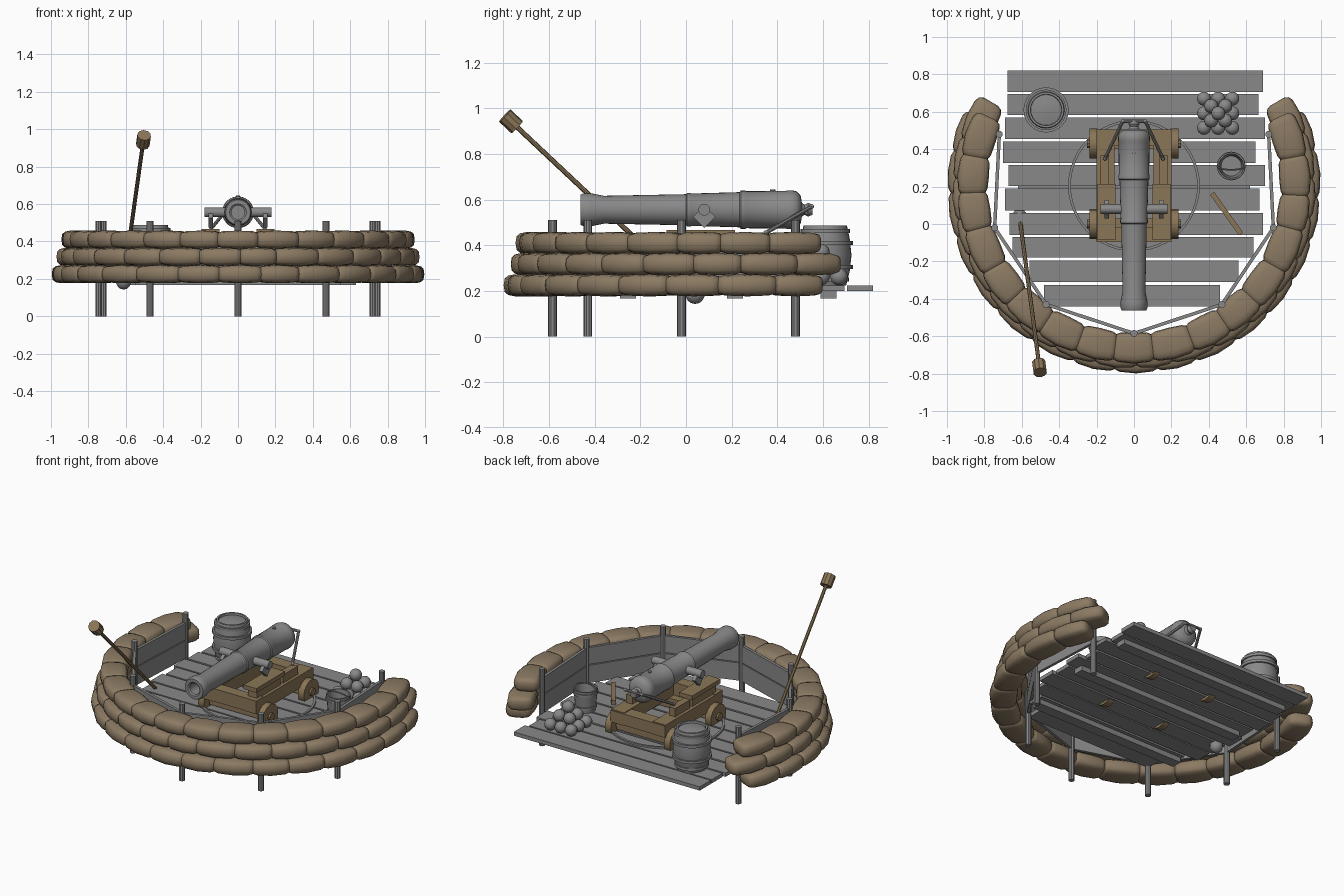
import bpy, bmesh, math, random
from mathutils import Vector, Matrix

if "Cube" in bpy.data.objects:
    bpy.data.objects.remove(bpy.data.objects["Cube"])

random.seed(4)


def mat(name, rgb):
    m = bpy.data.materials.new(name)
    m.diffuse_color = (*rgb, 1)
    m.use_nodes = True
    m.node_tree.nodes["Principled BSDF"].inputs["Base Color"].default_value = m.diffuse_color
    return m


GREY = mat("grey", (0.25, 0.25, 0.25))
SACK = mat("sack_brown", (0.26, 0.195, 0.125))
WOOD = mat("wood_brown", (0.255, 0.18, 0.095))


def finish(name, bm, m, angle=35):
    bmesh.ops.recalc_face_normals(bm, faces=bm.faces[:])
    me = bpy.data.meshes.new(name)
    bm.to_mesh(me)
    bm.free()
    me.materials.append(m)
    me.shade_smooth()
    me.set_sharp_from_angle(angle=math.radians(angle))
    ob = bpy.data.objects.new(name, me)
    bpy.context.collection.objects.link(ob)
    return ob


def box(bm, lo, hi, rot=Matrix()):
    lo, hi = Vector(lo), Vector(hi)
    mx = Matrix.Translation((lo + hi) / 2) @ rot @ Matrix.Diagonal((*(hi - lo), 1))
    bmesh.ops.create_cube(bm, size=1, matrix=mx)


def rod(bm, a, b, r, n=10, r2=None):
    a, b = Vector(a), Vector(b)
    q = (b - a).to_track_quat('Z', 'Y').to_matrix().to_4x4()
    bmesh.ops.create_cone(bm, cap_ends=True, segments=n, radius1=r, radius2=r2 or r,
                          depth=(b - a).length, matrix=Matrix.Translation((a + b) / 2) @ q)


def ball(bm, c, r, u=14, v=9):
    bmesh.ops.create_uvsphere(bm, u_segments=u, v_segments=v, radius=r,
                              matrix=Matrix.Translation(c))


def lathe(bm, profile, n, mx, closed=False):
    """Spin (radius, height) points round local z."""
    rings = [[bm.verts.new(mx @ Vector((r * math.cos(2 * math.pi * i / n),
                                        r * math.sin(2 * math.pi * i / n), h)))
              for i in range(n)] for r, h in profile]
    pairs = list(zip(rings, rings[1:])) + ([(rings[-1], rings[0])] if closed else [])
    for a, b in pairs:
        for i in range(n):
            j = (i + 1) % n
            bm.faces.new((a[i], a[j], b[j], b[i]))
    if not closed:
        bm.faces.new(rings[0])
        bm.faces.new(rings[-1])


# deck planks, with slightly uneven ends
planks = [(.705, .82, -.675, .69), (.583, .695, -.675, .665), (.455, .57, -.69, .70),
          (.327, .44, -.70, .65), (.203, .315, -.67, .70), (.073, .19, -.69, .67),
          (-.06, .06, -.665, .69), (-.18, -.07, -.65, .64), (-.31, -.195, -.56, .56),
          (-.44, -.325, -.48, .46)]
bm = bmesh.new()
for y0, y1, x0, x1 in planks:
    box(bm, (x0, y0, .2), (x1, y1, .225))
finish("deck_planks", bm, GREY)

# beams under the deck
bm = bmesh.new()
for y0, hw in ((.59, .63), (.18, .62), (-.29, .55)):
    box(bm, (-hw, y0, .167), (hw, y0 + .07, .2))
finish("deck_beams", bm, GREY)

# posts and the boarded wall between them
half = [(.72, .48), (.745, -.02), (.47, -.43), (0, -.585)]
posts = half + [(-x, y) for x, y in half[-2::-1]]
bm = bmesh.new()
for x, y in posts:
    rod(bm, (x, y, 0), (x, y, .51), .019, 10)
finish("wall_posts", bm, GREY)
bm = bmesh.new()
for (xa, ya), (xb, yb) in zip(posts, posts[1:]):
    d = Vector((xb - xa, yb - ya, 0))
    rot = Matrix.Rotation(math.atan2(d.y, d.x), 4, 'Z')
    c = Vector(((xa + xb) / 2, (ya + yb) / 2, 0))
    for z0, z1 in ((.215, .332), (.338, .45)):
        s = Vector((d.length / 2, .009, 0))
        box(bm, c - s + Vector((0, 0, z0)), c + s + Vector((0, 0, z1)), rot)
finish("wall_boards", bm, GREY)

# three curved courses of sandbags
SECT = [(math.copysign(abs(math.cos(t)) ** .55, math.cos(t)),
         math.copysign(abs(math.sin(t)) ** .6, math.sin(t)))
        for t in (2 * math.pi * i / 14 for i in range(14))]
STEPS = [(0, .5), (.05, .8), (.15, .93), (.5, 1), (.85, .93), (.95, .8), (1, .5)]


def sandbag(bm, a0, a1, radius, z, hw, hh):
    rings = []
    for t, s in STEPS:
        a = a0 + (a1 - a0) * t
        ring = []
        for u, v in SECT:
            r = radius + u * hw * s
            ring.append(bm.verts.new((r * math.cos(a), .2 + r * math.sin(a), z + v * hh * s)))
        rings.append(ring)
    n = len(SECT)
    for p, q in zip(rings, rings[1:]):
        for i in range(n):
            bm.faces.new((p[i], p[(i + 1) % n], q[(i + 1) % n], q[i]))
    bm.faces.new(rings[0])
    bm.faces.new(rings[-1])


for k, (radius, z, end, n) in enumerate(((.914, .225, 24, 17), (.888, .318, 30, 18),
                                         (.862, .41, 25, 17))):
    bm = bmesh.new()
    a0, a1 = math.radians(180 - end), math.radians(360 + end)
    cuts = [a0 + (a1 - a0) * i / n + (random.uniform(-.02, .02) if 0 < i < n else 0)
            for i in range(n + 1)]
    for p, q in zip(cuts, cuts[1:]):
        sandbag(bm, p - .012, q + .012, radius, z, .085, .049)
    finish(f"sandbag_course_{k + 1}", bm, SACK, 50)

# gun barrel, spun about the y axis, with a hollow muzzle
ALONG_Y = Matrix.Translation((0, 0, .556)) @ Matrix.Rotation(-math.pi / 2, 4, 'X')
bm = bmesh.new()
lathe(bm, [(.036, -.25), (.036, -.455), (.045, -.462), (.066, -.462), (.072, -.45),
           (.072, -.415), (.061, -.36), (.068, 0), (.074, .005), (.074, .02), (.071, .025),
           (.077, .235), (.084, .24), (.084, .26), (.081, .265), (.083, .44), (.085, .445),
           (.085, .465), (.08, .485), (.062, .502), (.03, .508), (.022, .52), (.03, .535),
           (.022, .555)], 28, ALONG_Y)
rod(bm, (0, .38, .62), (0, .38, .645), .012)
finish("gun_barrel", bm, GREY)

# trunnions with diamond brackets
bm = bmesh.new()
rod(bm, (-.18, .08, .556), (.18, .08, .556), .026, 12)
for s in (-1, 1):
    box(bm, (s * .145 - .012, .045, .49), (s * .145 + .012, .115, .56),
        Matrix.Rotation(math.pi / 4, 4, 'X'))
finish("trunnions", bm, GREY)

# bent handle behind the breech
bm = bmesh.new()
path = [(-.155, .35, .455), (-.06, .55, .57), (.06, .55, .57), (.155, .35, .455)]
for a, b in zip(path, path[1:]):
    rod(bm, a, b, .009, 8)
for p in path:
    ball(bm, p, .011, 8, 6)
finish("breech_handle", bm, GREY)

# wooden carriage: side rails, cross beams and raised cheeks
bm = bmesh.new()
for s in (-1, 1):
    def side(x0, x1, y0, y1, z0, z1):
        box(bm, (min(s * x0, s * x1), y0, z0), (max(s * x0, s * x1), y1, z1))
    side(.105, .2, -.09, .5, .30, .385)
    side(.10, .195, -.085, .215, .44, .468)
    side(.115, .18, -.06, .19, .385, .44)
    side(.135, .18, .215, .37, .385, .44)
box(bm, (-.2, -.095, .305), (.2, -.02, .39))
box(bm, (-.2, .42, .305), (.2, .505, .38))
finish("carriage", bm, WOOD)

# axles, wheels and hubs
bm = bmesh.new()
for y in (0, .43):
    box(bm, (-.19, y - .03, .24), (.19, y + .03, .305))
    for s in (-1, 1):
        rod(bm, (s * .195, y, .262), (s * .238, y, .262), .08, 16)
        rod(bm, (s * .19, y, .262), (s * .252, y, .262), .025, 10)
finish("carriage_wheels", bm, WOOD)

# ring rail lying on the deck around the carriage
bm = bmesh.new()
lathe(bm, [(.338, .222), (.352, .222), (.352, .236), (.338, .236)], 48,
      Matrix.Translation((0, .205, 0)), closed=True)
finish("deck_ring", bm, GREY)

# keg with hoops and a recessed lid
bm = bmesh.new()
lathe(bm, [(.092, .225), (.108, .29), (.115, .357), (.108, .425), (.095, .488), (.084, .488),
           (.082, .475), (.04, .482), (.01, .484)], 24, Matrix.Translation((-.47, .61, 0)))
for r, z in ((.1, .25), (.116, .305), (.116, .41), (.104, .462)):
    lathe(bm, [(r - .012, z - .009), (r + .005, z - .009), (r + .005, z + .009),
               (r - .012, z + .009)], 24, Matrix.Translation((-.47, .61, 0)), closed=True)
finish("keg", bm, GREY)

# open bucket with bands and a handle folded across the top
bm = bmesh.new()
mx = Matrix.Translation((.52, .31, 0))
lathe(bm, [(.06, .225), (.074, .37), (.066, .37), (.054, .24)], 20, mx)
for r, z in ((.064, .255), (.072, .345)):
    lathe(bm, [(r - .004, z - .008), (r + .005, z - .008), (r + .005, z + .008),
               (r - .004, z + .008)], 20, mx, closed=True)
arc = [(.52 + .074 * math.cos(t), .31 - .02 * math.sin(t), .365 + .025 * math.sin(t))
       for t in (math.pi * i / 8 for i in range(9))]
for a, b in zip(arc, arc[1:]):
    rod(bm, a, b, .005, 6)
finish("bucket", bm, GREY)

# pyramid of round shot
bm = bmesh.new()
for layer, n in enumerate((3, 2, 1)):
    for i in range(n):
        for j in range(n):
            ball(bm, (.45 + (i - (n - 1) / 2) * .076, .592 + (j - (n - 1) / 2) * .078,
                      .263 + layer * .053), .038)
finish("round_shot", bm, GREY)

# rammer leaning over the wall
foot, tip = Vector((-.612, .04, .185)), Vector((-.503, -.785, .96))
d = (tip - foot).normalized()
bm = bmesh.new()
rod(bm, foot, tip, .011, 8)
rod(bm, tip - d * .062, tip + d * .012, .037, 10)
finish("rammer", bm, WOOD)
bm = bmesh.new()
ball(bm, foot, .042, 10, 7)
finish("rammer_ball", bm, GREY)

# loose wooden stake on the deck
bm = bmesh.new()
c = Vector((.495, .055, .24))
h = Vector((.133, .0135, .0135))
box(bm, c - h, c + h, Matrix.Rotation(math.atan2(-.21, .15), 4, 'Z'))
finish("loose_stake", bm, WOOD)
